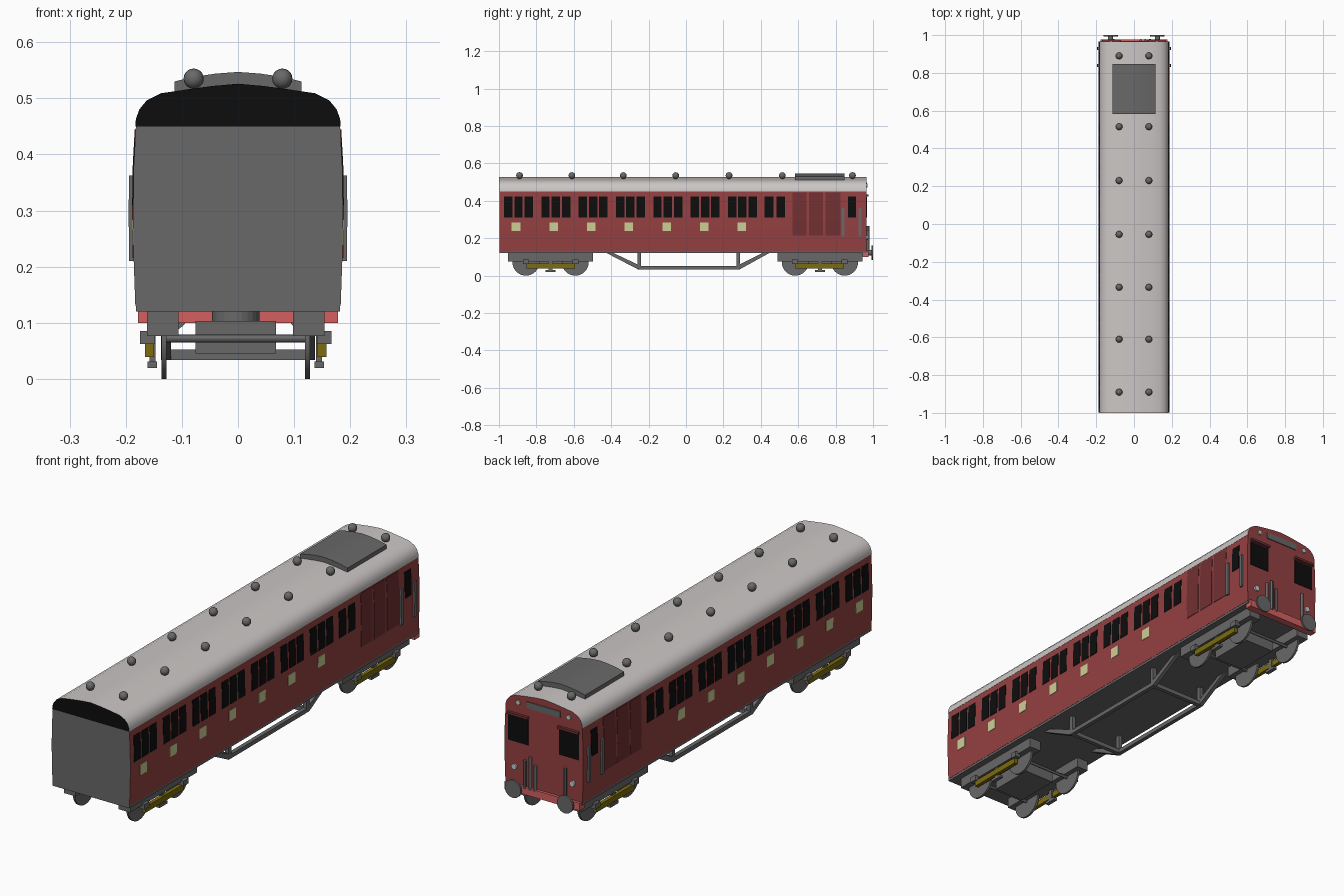
import bpy, bmesh, math
from mathutils import Vector

if "Cube" in bpy.data.objects:
    bpy.data.objects.remove(bpy.data.objects["Cube"])

def mat(name, r, g, b):
    m = bpy.data.materials.new(name)
    m.diffuse_color = (r, g, b, 1)
    m.use_nodes = True
    m.node_tree.nodes["Principled BSDF"].inputs["Base Color"].default_value = m.diffuse_color
    return m

RED = mat("maroon red", .30, .052, .054)
DOOR = mat("dark door red", .17, .03, .032)
BEAM = mat("buffer beam red", .66, .115, .115)
ROOF = mat("roof pale grey", .60, .57, .56)
GREY = mat("mid grey", .14, .14, .14)
BLACK = mat("black", .004, .004, .004)
CREAM = mat("cream", .62, .62, .31)
OLIVE = mat("olive yellow", .20, .15, .004)
LAMP = mat("lamp white", .6, .6, .6)

def finish(name, bm, *mats):
    bmesh.ops.recalc_face_normals(bm, faces=bm.faces)
    me = bpy.data.meshes.new(name)
    bm.to_mesh(me)
    bm.free()
    for m in mats:
        me.materials.append(m)
    ob = bpy.data.objects.new(name, me)
    bpy.context.collection.objects.link(ob)
    return ob

def smooth(ob, angle=30):
    bpy.ops.object.select_all(action='DESELECT')
    ob.select_set(True)
    bpy.context.view_layer.objects.active = ob
    bpy.ops.object.shade_smooth_by_angle(angle=math.radians(angle))

def prism(bm, pts, y0, y1):
    """Extrude an (x, z) section along y."""
    a = [bm.verts.new((x, y0, z)) for x, z in pts]
    b = [bm.verts.new((x, y1, z)) for x, z in pts]
    n = len(pts)
    for i in range(n):
        j = (i + 1) % n
        bm.faces.new((a[i], a[j], b[j], b[i]))
    bm.faces.new(a)
    bm.faces.new(b[::-1])

def box(bm, x0, x1, y0, y1, z0, z1):
    prism(bm, [(x0, z0), (x1, z0), (x1, z1), (x0, z1)], y0, y1)

def rod(bm, p, q, r, seg=12):
    """Cylinder between two points."""
    p, q = Vector(p), Vector(q)
    d = q - p
    m = d.to_track_quat('Z', 'Y').to_matrix().to_4x4()
    m.translation = (p + q) / 2
    bmesh.ops.create_cone(bm, cap_ends=True, segments=seg, radius1=r, radius2=r,
                          depth=d.length, matrix=m)

# Body cross-section: gently bulging wall and arched roof
WALL = [(.183, .13), (.1862, .22), (.187, .30), (.1858, .38), (.182, .45)]
ARCH = [(.183, .45), (.182, .463), (.176, .48), (.163, .496), (.137, .509),
        (.09, .516), (.045, .522), (0, .526)]
Y0, Y1 = -.998, .965

def lerp_x(z):
    for (xa, za), (xb, zb) in zip(WALL, WALL[1:]):
        if z <= zb + 1e-6:
            return xa + (xb - xa) * (z - za) / (zb - za)

def mirrored(pts):
    return pts + [(-x, z) for x, z in reversed(pts) if x > 0]

def cap_colours(ob, front, back):
    for p in ob.data.polygons:
        if p.normal.y < -.9:
            p.material_index = front
        elif p.normal.y > .9:
            p.material_index = back

bm = bmesh.new()
prism(bm, mirrored(WALL), Y0, Y1)
body = finish("body_shell", bm, RED, GREY)
cap_colours(body, 1, 0)
smooth(body)

bm = bmesh.new()
prism(bm, mirrored(ARCH), Y0 - .002, Y1)
roof = finish("roof", bm, ROOF, BLACK, RED)
cap_colours(roof, 1, 2)
smooth(roof)

bm = bmesh.new()
box(bm, -.182, .182, Y0, Y1, .12, .131)
finish("floor_frame", bm, GREY)

# Plates on both side walls, following the bulge
def wall_plates(name, m, spans, z0, z1, t=.0018):
    bm = bmesh.new()
    zs = [z0] + [z for _, z in WALL if z0 < z < z1] + [z1]
    for s in (1, -1):
        sec = [(s * (lerp_x(z) + t), z) for z in zs]
        sec += [(s * (lerp_x(z) - .002), z) for z in reversed(zs)]
        for a, b in spans:
            prism(bm, sec, a, b)
    return finish(name, bm, m)

windows = []
for g in range(7):
    start = -.973 + g * .1995
    windows += [(start + i * .055, start + i * .055 + .045) for i in range(3)]
windows += [(.42, .468), (.483, .53), (.866, .91)]
wall_plates("side_windows", BLACK, windows, .31, .422)
wall_plates("side_panels", CREAM,
            [(-.932 + i * .2013, -.886 + i * .2013) for i in range(7)], .238, .284)
wall_plates("luggage_doors", DOOR,
            [(.57, .645), (.657, .733), (.745, .825)], .215, .444)
wall_plates("side_handrails", GREY, [(.832, .847), (.922, .937)], .21, .362, .008)

# Roof ventilators and hatch
bm = bmesh.new()
for y in (-.89, -.61, -.335, -.055, .23, .515, .89):
    for x in (-.079, .079):
        ret = bmesh.ops.create_uvsphere(bm, u_segments=16, v_segments=10, radius=.018)
        bmesh.ops.translate(bm, verts=ret['verts'], vec=(x, y, .535))
smooth(finish("roof_ventilators", bm, GREY), 40)

bm = bmesh.new()
top = [(.113, .530), (.08, .538), (.04, .544), (0, .547)]
prism(bm, mirrored([(.113, .511)] + top), .582, .847)
smooth(finish("roof_hatch", bm, GREY))

# Driving end: windows, panel, lamps, pipes
E = Y1 + .002
bm = bmesh.new()
for s in (1, -1):
    box(bm, s * .073, s * .168, Y1 - .002, E, .31, .42)
finish("cab_windows", bm, BLACK)
bm = bmesh.new()
for s in (1, -1):
    box(bm, s * .07, s * .17, Y1 - .002, Y1 + .012, .424, .434)
finish("cab_window_hoods", bm, DOOR)
bm = bmesh.new()
box(bm, -.08, .08, Y1 - .002, E + .002, .47, .497)
finish("route_panel", bm, GREY)
bm = bmesh.new()
for s in (1, -1):
    rod(bm, (s * .138, Y1 - .002, .203), (s * .138, Y1 + .008, .203), .012, 16)
    rod(bm, (s * .12, Y1 - .002, .482), (s * .12, Y1 + .006, .482), .01, 16)
finish("end_lamps", bm, LAMP)
bm = bmesh.new()
for x, z in ((.085, .245), (.06, .265), (.036, .235), (-.108, .265)):
    rod(bm, (x, Y1 + .008, .125), (x, Y1 + .008, z), .007)
smooth(finish("end_pipes", bm, GREY))

# Buffer beam and buffers
bm = bmesh.new()
box(bm, -.178, .178, Y1 - .02, Y1 + .012, .10, .132)
finish("buffer_beam", bm, BEAM)
bm = bmesh.new()
for x in (-.124, .124):
    rod(bm, (x, Y1, .122), (x, .992, .122), .014, 16)
    rod(bm, (x, .992, .122), (x, 1.0, .122), .038, 24)
smooth(finish("buffers", bm, GREY))

# Underframe truss on both sides, joined by cross bars
bm = bmesh.new()
h = .009
for s in (1, -1):
    x0, x1 = s * .128 - h, s * .128 + h
    box(bm, x0, x1, -.255, .285, .034, .052)
    for y in (-.25, .28):
        box(bm, x0, x1, y - h, y + h, .04, .125)
    for ya, yb in ((-.415, -.25), (.435, .28)):
        quad = [(ya - .018, .125), (ya + .018, .125), (yb + .008, .052), (yb - .008, .034)]
        if ya > yb:
            quad = [(ya - .018, .125), (ya + .018, .125), (yb + .008, .034), (yb - .008, .052)]
        a = [bm.verts.new((x0, y, z)) for y, z in quad]
        b = [bm.verts.new((x1, y, z)) for y, z in quad]
        for i in range(4):
            j = (i + 1) % 4
            bm.faces.new((a[i], a[j], b[j], b[i]))
        bm.faces.new(a)
        bm.faces.new(b[::-1])
for y in (-.25, .28):
    box(bm, -.128, .128, y - h, y + h, .034, .052)
finish("underframe_truss", bm, GREY)

# Bogies
CX = -.004
for label, cy in (("front", -.724), ("rear", .716)):
    bm = bmesh.new()
    for s in (1, -1):
        box(bm, CX + s * .102, CX + s * .158, cy - .227, cy + .227, .076, .121)
        for dy in (-.132, .132):  # axle boxes
            box(bm, CX + s * .145, CX + s * .171, cy + dy - .016, cy + dy + .016, .062, .085)
        # low pick-up shoe and its stem
        box(bm, CX + s * .14, CX + s * .157, cy - .027, cy + .027, .019, .031)
        box(bm, CX + s * .143, CX + s * .154, cy - .01, cy + .01, .03, .08)
    box(bm, CX - .072, CX + .072, cy - .1, cy + .1, .045, .103)
    rod(bm, (CX, cy, .10), (CX, cy, .122), .042, 24)
    finish(label + "_bogie_frame", bm, GREY)

    bm = bmesh.new()
    for dy in (-.132, .132):
        y = cy + dy
        rod(bm, (CX - .128, y, .072), (CX + .128, y, .072), .007)
        for s in (1, -1):
            rod(bm, (CX + s * .123, y, .072), (CX + s * .132, y, .072), .072, 32)
    smooth(finish(label + "_wheels", bm, GREY))

    bm = bmesh.new()
    for s in (1, -1):
        box(bm, CX + s * .146, CX + s * .162, cy - .13, cy + .13, .039, .064)
    finish(label + "_shoe_beams", bm, OLIVE)
